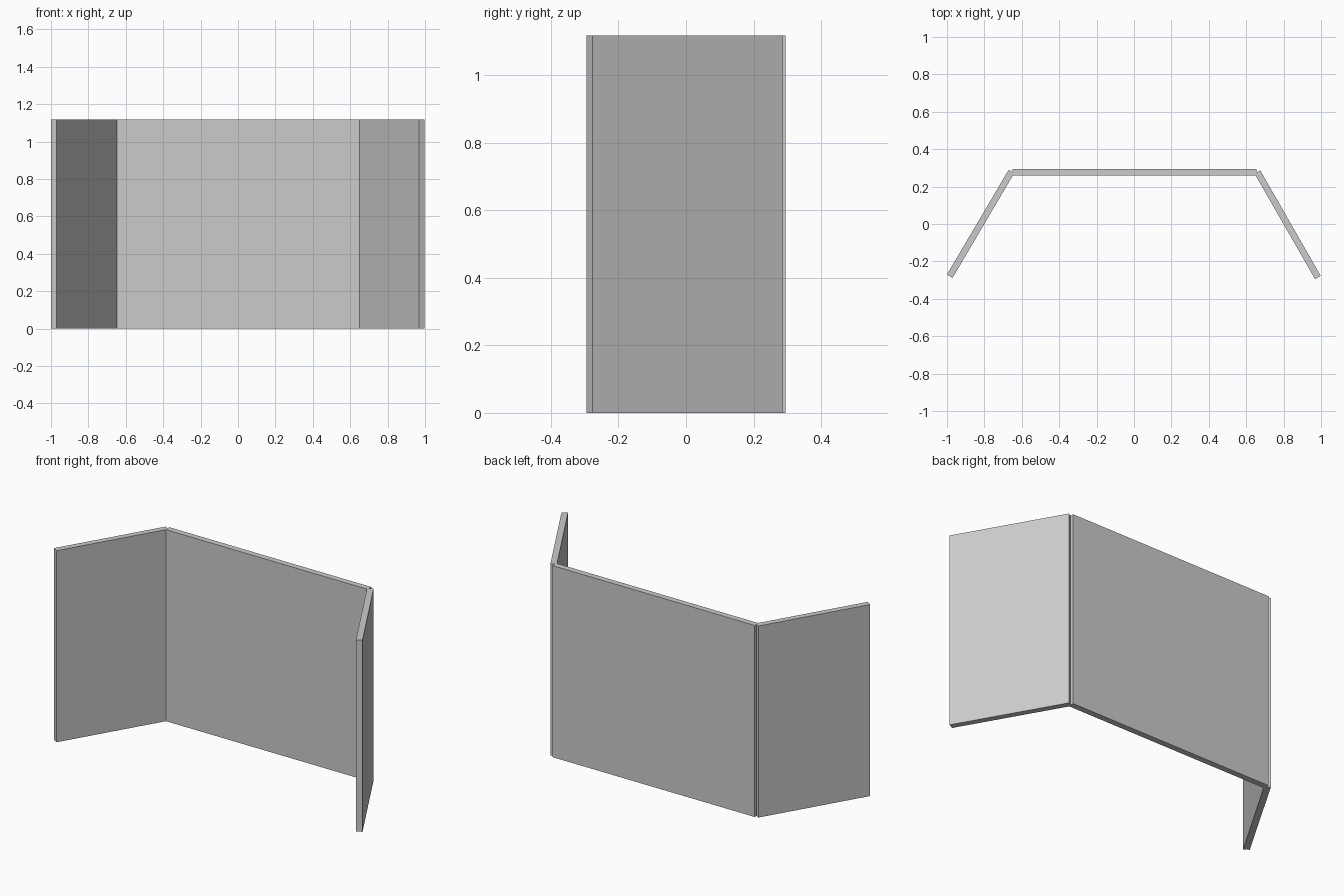
import bpy
import math
from mathutils import Matrix, Vector

cube = bpy.data.objects.get("Cube")
if cube:
    bpy.data.objects.remove(cube, do_unlink=True)

HEIGHT = 1.118
THICK = 0.035

grey = bpy.data.materials.new("light_grey")
grey.use_nodes = True
colour = (0.6, 0.6, 0.6, 1)
grey.diffuse_color = colour
grey.node_tree.nodes["Principled BSDF"].inputs["Base Color"].default_value = colour


def panel(name, centre, length, angle):
    """Upright flat board, its length turned by angle degrees from x."""
    bpy.ops.mesh.primitive_cube_add(size=1)
    obj = bpy.context.object
    obj.name = name
    obj.data.transform(Matrix.Diagonal((length, THICK, HEIGHT, 1)))
    obj.location = (centre[0], centre[1], HEIGHT / 2)
    obj.rotation_euler.z = math.radians(angle)
    obj.data.materials.append(grey)


def wing(name, side, front_corner, angle, length=0.65):
    """Side board, placed by the inner corner of its front end."""
    a = math.radians(angle)
    along = Vector((-side * math.cos(a), math.sin(a)))
    outward = Vector((side * math.sin(a), math.cos(a)))
    centre = Vector(front_corner) + along * length / 2 + outward * THICK / 2
    panel(name, centre, length, -side * angle)


# Back board and the two splayed wings
panel("back_panel", (0.002, 0.2775), 1.304, 0)
wing("right_wing", -1, (-0.97, -0.288), 59.5)
wing("left_wing", 1, (0.968, -0.295), 60.2)
